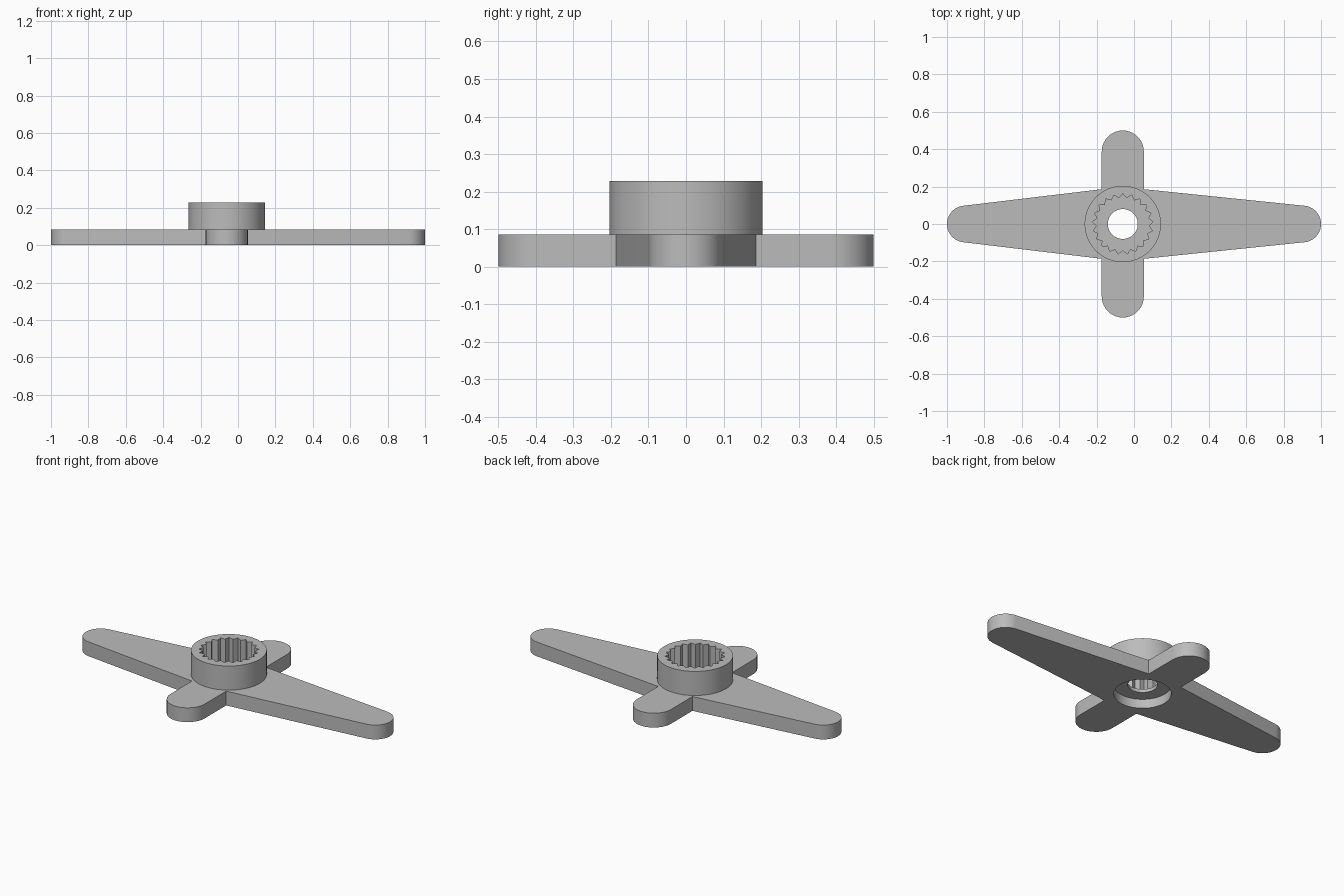
import bpy
import bmesh
from math import sin, cos, pi, radians

if "Cube" in bpy.data.objects:
    bpy.data.objects.remove(bpy.data.objects["Cube"])

CX = -0.06          # hub axis
PLATE_TOP = 0.085
HUB_TOP = 0.228
FLOOR = 0.075       # bottom of the splined socket
TEETH = 21

grey = bpy.data.materials.new("plain_grey")
grey.use_nodes = True
grey.diffuse_color = (0.5, 0.5, 0.5, 1)
grey.node_tree.nodes["Principled BSDF"].inputs["Base Color"].default_value = (0.5, 0.5, 0.5, 1)


def arc(x, y, r, start, end, n=20):
    angles = [radians(start + (end - start) * i / n) for i in range(n + 1)]
    return [(x + r * cos(a), y + r * sin(a)) for a in angles]


def circle(r, n=64):
    return arc(CX, 0, r, 0, 360, n)[:-1]


def prism(name, outline, z0, z1):
    bm = bmesh.new()
    face = bm.faces.new([bm.verts.new((x, y, z0)) for x, y in outline])
    top = bmesh.ops.extrude_face_region(bm, geom=[face])["geom"]
    verts = [v for v in top if isinstance(v, bmesh.types.BMVert)]
    bmesh.ops.translate(bm, verts=verts, vec=(0, 0, z1 - z0))
    bmesh.ops.recalc_face_normals(bm, faces=bm.faces)
    mesh = bpy.data.meshes.new(name)
    bm.to_mesh(mesh)
    bm.free()
    mesh.materials.append(grey)
    obj = bpy.data.objects.new(name, mesh)
    bpy.context.collection.objects.link(obj)
    return obj


def combine(target, tool, operation):
    tool.hide_render = True
    mod = target.modifiers.new(tool.name, "BOOLEAN")
    mod.operation = operation
    mod.solver = "EXACT"
    mod.object = tool
    bpy.context.view_layer.objects.active = target
    bpy.ops.object.modifier_apply(modifier=mod.name)
    bpy.data.objects.remove(tool)


# Cross-shaped plate: two tapered long arms and two short rounded arms
half, corner = 0.1125, 0.186
outline = arc(0.902, 0, 0.098, -84, 84)
outline += [(CX + half, corner)] + arc(CX, 0.5 - half, half, 0, 180) + [(CX - half, corner)]
outline += arc(-0.902, 0, 0.098, 96, 264)
outline += [(CX - half, -corner)] + arc(CX, half - 0.5, half, 180, 360) + [(CX + half, -corner)]
horn = prism("cross_arm_horn", outline, 0, PLATE_TOP)

# Raised round hub
combine(horn, prism("hub", circle(0.204), 0.04, HUB_TOP), "UNION")

# Toothed socket, screw hole and round recess underneath
teeth = []
for i in range(TEETH * 2):
    a = pi * i / TEETH + pi / 2
    r = 0.14 if i % 2 else 0.162
    teeth.append((CX + r * cos(a), r * sin(a)))
combine(horn, prism("splined_socket", teeth, FLOOR, 0.3), "DIFFERENCE")
combine(horn, prism("recess", circle(0.155), -0.1, 0.055), "DIFFERENCE")
combine(horn, prism("screw_hole", circle(0.08, 48), -0.1, 0.3), "DIFFERENCE")

bpy.ops.object.select_all(action="DESELECT")
horn.select_set(True)
bpy.context.view_layer.objects.active = horn
bpy.ops.object.shade_smooth_by_angle(angle=radians(25))
